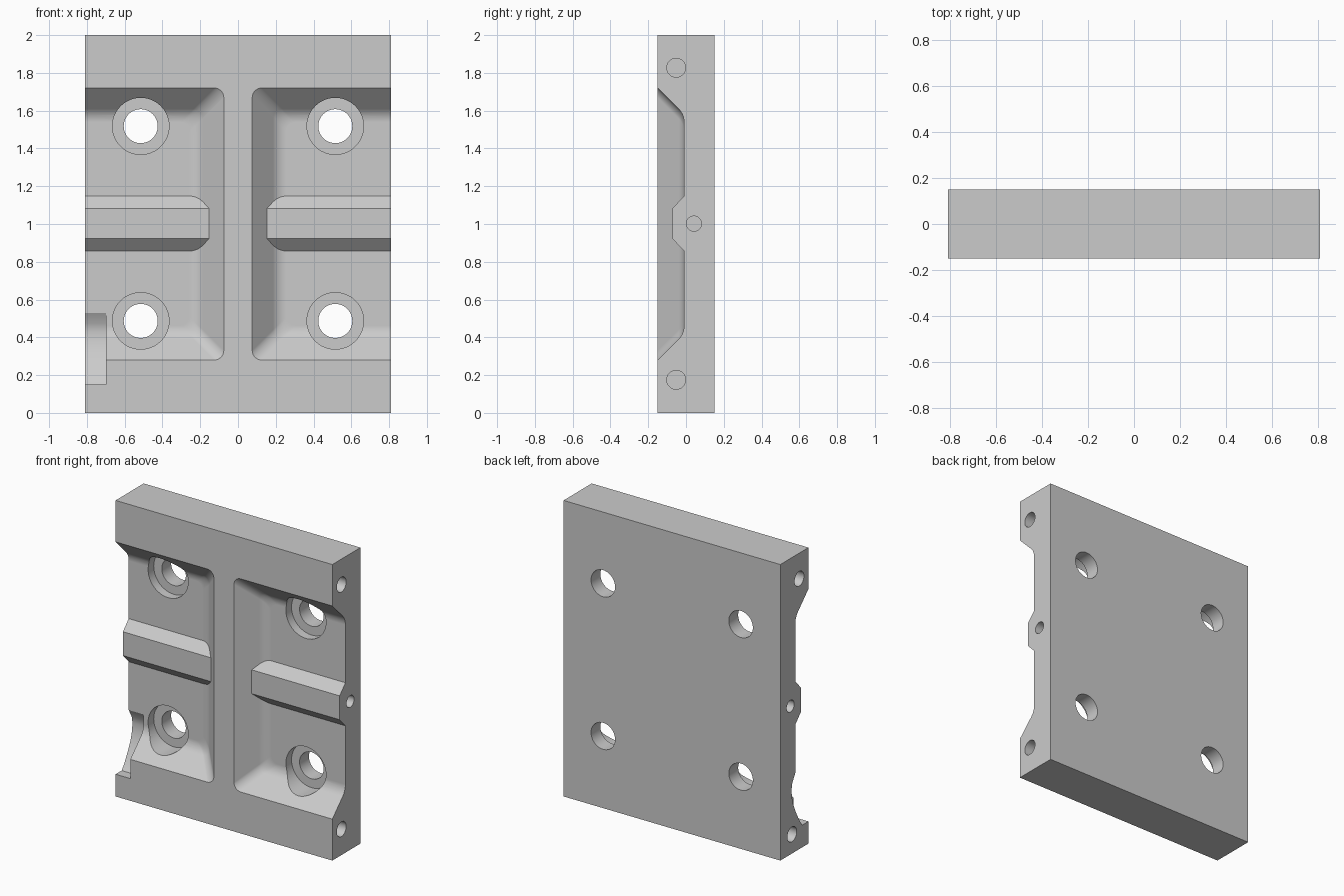
import bpy, bmesh, math
from mathutils import Matrix, Vector

if "Cube" in bpy.data.objects:
    bpy.data.objects.remove(bpy.data.objects["Cube"])

W, D, H = 0.81, 0.15, 2.0


def make_object(name, bm):
    bmesh.ops.recalc_face_normals(bm, faces=bm.faces)
    mesh = bpy.data.meshes.new(name)
    bm.to_mesh(mesh)
    bm.free()
    ob = bpy.data.objects.new(name, mesh)
    bpy.context.collection.objects.link(ob)
    return ob


def loft(name, rings):
    """Closed solid through rings with equal point counts."""
    bm = bmesh.new()
    loops = [[bm.verts.new(p) for p in ring] for ring in rings]
    n = len(loops[0])
    for a, b in zip(loops, loops[1:]):
        for i in range(n):
            j = (i + 1) % n
            bm.faces.new((a[i], a[j], b[j], b[i]))
    bm.faces.new(loops[0])
    bm.faces.new(loops[-1])
    return make_object(name, bm)


def extrude_x(name, profile, x0, x1):
    """Extrude a (y, z) profile along x."""
    return loft(name, [[(x, y, z) for y, z in profile] for x in (x0, x1)])


def cylinder(name, start, end, radius, sides=48):
    a, b = Vector(start), Vector(end)
    axis = b - a
    bm = bmesh.new()
    rot = axis.to_track_quat('Z', 'Y').to_matrix().to_4x4()
    bmesh.ops.create_cone(bm, cap_ends=True, segments=sides, radius1=radius,
                          radius2=radius, depth=axis.length,
                          matrix=Matrix.Translation((a + b) / 2) @ rot)
    return make_object(name, bm)


def subtract(target, cutter):
    """Cut and bake, then discard the cutter."""
    mod = target.modifiers.new("cut", 'BOOLEAN')
    mod.operation, mod.solver, mod.object = 'DIFFERENCE', 'EXACT', cutter
    graph = bpy.context.evaluated_depsgraph_get()
    graph.update()
    mesh = bpy.data.meshes.new_from_object(target.evaluated_get(graph))
    target.modifiers.clear()
    target.data = mesh
    bpy.data.objects.remove(cutter, do_unlink=True)


def pocket_ring(side, inset, y):
    """Pocket outline at one depth: open at the side, rounded near the middle."""
    r, x, top, bottom = 0.05, 0.075 + inset, 1.72 - inset, 0.28 + inset
    pts = [(1.0, top)]
    for cz, start in ((top - r, 90), (bottom + r, 180)):
        for i in range(7):
            t = math.radians(start + i * 15)
            pts.append((x + r + r * math.cos(t), cz + r * math.sin(t)))
    pts.append((1.0, bottom))
    return [(side * px, y, pz) for px, pz in pts]


# Main plate
plate = extrude_x("mounting_plate", [(-D, 0), (D, 0), (D, H), (-D, H)], -W, W)

# Two sloped pockets with a filleted floor, each leaving a raised rib
R, floor = 0.1, -0.01
d_end = 0.14 + R * math.tan(math.radians(22.5))
steps = [(-0.05, -0.2)]
for i in range(7):
    t = math.radians(45 - i * 7.5)
    steps.append((d_end - R * math.sin(t), floor - R + R * math.cos(t)))
rib_profile = [(0.1, 0.857), (-0.01, 0.857), (-0.072, 0.922),
               (-0.072, 1.083), (-0.01, 1.148), (0.1, 1.148)]
for side in (-1, 1):
    pocket = loft("pocket_cutter", [pocket_ring(side, d, y) for d, y in steps])
    rib = extrude_x("rib_shape", rib_profile, side * 0.03, side * 1.2)
    subtract(pocket, rib)
    subtract(plate, pocket)

# Curved notch at the lower left edge
notch = [(-0.25, 0.15), (-0.085, 0.15), (-0.055, 0.19), (-0.015, 0.265),
         (0.012, 0.325), (0.026, 0.38), (0.03, 0.43), (0.022, 0.475),
         (-0.01, 0.53), (-0.25, 0.53)]
subtract(plate, extrude_x("notch_cutter", notch, -1.0, -0.70))

# Counterbored through holes
for x in (-0.515, 0.515):
    for z in (0.487, 1.518):
        subtract(plate, cylinder("bore_cutter", (x, -0.3, z), (x, 0.05, z), 0.15))
        subtract(plate, cylinder("hole_cutter", (x, -0.3, z), (x, 0.3, z), 0.09))

# Blind holes in both side faces; the lower left one sits clear of the notch
for side in (-1, 1):
    low = (-0.052, 0.175) if side > 0 else (0.025, 0.13)
    for (y, z), r in (((-0.052, 1.827), 0.05), ((0.042, 1.002), 0.04), (low, 0.05)):
        subtract(plate, cylinder("side_hole_cutter", (side * 0.51, y, z),
                                 (side * 0.9, y, z), r, 32))

# Grey finish and smooth fillets
grey = bpy.data.materials.new("plain grey")
grey.diffuse_color = (0.6, 0.6, 0.6, 1)
grey.use_nodes = True
grey.node_tree.nodes["Principled BSDF"].inputs["Base Color"].default_value = grey.diffuse_color
plate.data.materials.clear()
plate.data.materials.append(grey)
for poly in plate.data.polygons:
    poly.material_index = 0
bpy.ops.object.select_all(action='DESELECT')
plate.select_set(True)
bpy.context.view_layer.objects.active = plate
bpy.ops.object.shade_smooth_by_angle(angle=math.radians(30))
weighted = plate.modifiers.new("flat_face_normals", 'WEIGHTED_NORMAL')
weighted.keep_sharp = True
